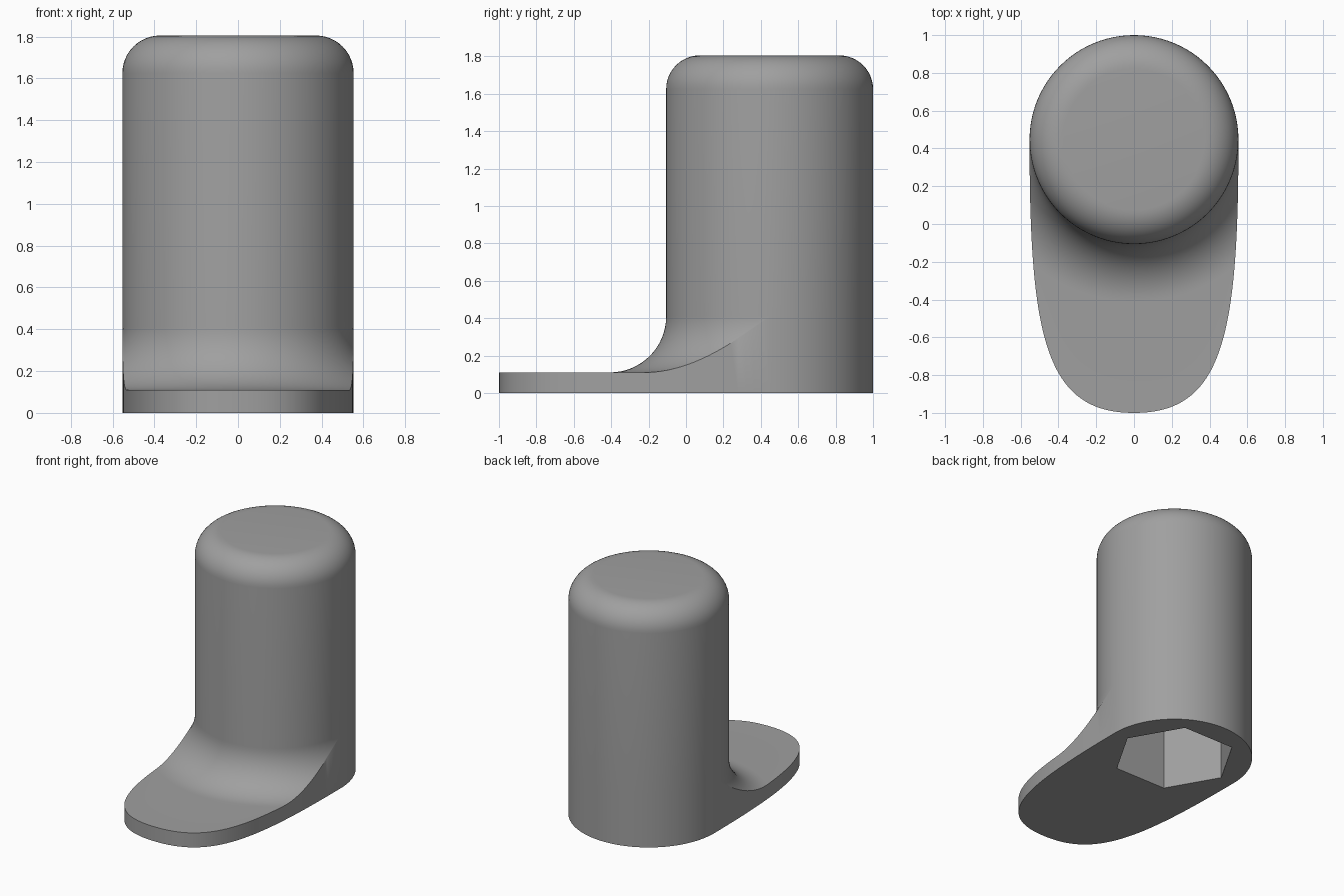
import bpy, bmesh, math

if "Cube" in bpy.data.objects:
    bpy.data.objects.remove(bpy.data.objects["Cube"])

R, CY, H = 0.553, 0.447, 1.805      # post radius, post centre y, total height
TOP_R = 0.18                        # rounding of the top rim
FOOT_H, FIL = 0.11, 0.30            # foot thickness, fillet radius
HEX_R, HEX_DEPTH = 0.435, 1.6       # socket

grey = bpy.data.materials.new("grey")
grey.diffuse_color = (0.35, 0.35, 0.35, 1)
grey.use_nodes = True
grey.node_tree.nodes["Principled BSDF"].inputs["Base Color"].default_value = grey.diffuse_color


def bezier(u, a, b, c, d):
    v = 1 - u
    return v**3 * a + 3 * v * v * u * b + 3 * v * u * u * c + u**3 * d


# Footprint as (angle, radius) about the post axis: round heel, stretched toe
N = 72
right = []
for i in range(N + 1):
    x = bezier(i / N, R, R, 0.47, 0)
    y = bezier(i / N, 0, -1.047, -1 - CY, -1 - CY)
    right.append((math.atan2(y, x), math.hypot(x, y)))
left = [(-math.pi - a, r) for a, r in reversed(right[:-1])]
heel = [(math.pi * (1 - i / 48), R) for i in range(1, 48)]
outline = right + left + heel


def column(rho):
    """Radius/height pairs from the ground up to the flat top."""
    pts = [(rho, 0)]
    start = math.asin(max(0.0, 1 - (rho - R) / FIL))
    if rho > R + FIL:
        pts.append((rho, FOOT_H))
    else:
        pts.append((rho, FOOT_H + FIL * (1 - math.cos(start))))
    for k in range(17):             # concave fillet
        p = start + (math.pi / 2 - start) * k / 16
        pts.append((R + FIL * (1 - math.sin(p)), FOOT_H + FIL * (1 - math.cos(p))))
    for k in range(13):             # rounded top rim
        p = math.pi / 2 * k / 12
        pts.append((R - TOP_R * (1 - math.cos(p)), H - TOP_R * (1 - math.sin(p))))
    return pts


# Body: post, fillet and foot in one skin
bm = bmesh.new()
cols = [[bm.verts.new((r * math.cos(a), CY + r * math.sin(a), z)) for r, z in column(rho)]
        for a, rho in outline]
for c0, c1 in zip(cols, cols[1:] + cols[:1]):
    for k in range(len(c0) - 1):
        bm.faces.new((c0[k], c0[k + 1], c1[k + 1], c1[k]))
bm.faces.new([c[0] for c in cols])
bm.faces.new([c[-1] for c in cols])
bmesh.ops.remove_doubles(bm, verts=bm.verts, dist=1e-4)
bmesh.ops.recalc_face_normals(bm, faces=bm.faces)
mesh = bpy.data.meshes.new("footed_post")
bm.to_mesh(mesh)
bm.free()
mesh.materials.append(grey)
post = bpy.data.objects.new("footed_post", mesh)
bpy.context.collection.objects.link(post)

# Hexagonal socket cut up from below, corners on the x axis
bpy.ops.mesh.primitive_cylinder_add(vertices=6, radius=HEX_R, depth=HEX_DEPTH + 0.2,
                                    location=(0, CY, HEX_DEPTH / 2 - 0.1),
                                    rotation=(0, 0, math.pi / 6))
cutter = bpy.context.object
cutter.name = "socket_cutter"
cutter.hide_render = True
cutter.data.materials.append(grey)
cut = post.modifiers.new("socket", 'BOOLEAN')
cut.operation, cut.solver, cut.object = 'DIFFERENCE', 'EXACT', cutter

bpy.ops.object.select_all(action='DESELECT')
post.select_set(True)
bpy.context.view_layer.objects.active = post
bpy.ops.object.modifier_apply(modifier=cut.name)
bpy.data.objects.remove(cutter)
bpy.ops.object.shade_smooth_by_angle(angle=math.radians(30))
